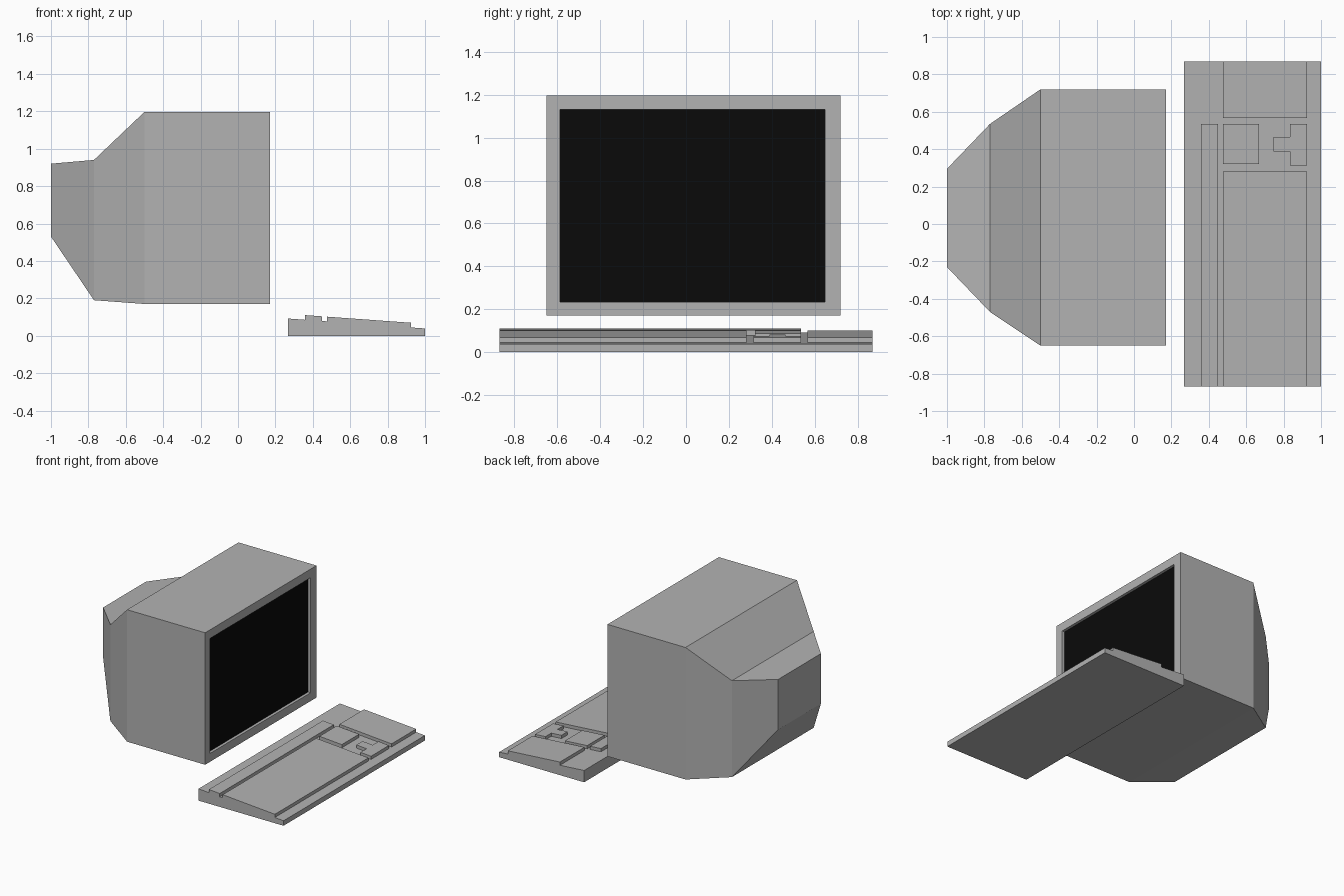
import bpy, bmesh

if "Cube" in bpy.data.objects:
    bpy.data.objects.remove(bpy.data.objects["Cube"])


def material(name, rgb):
    m = bpy.data.materials.new(name)
    m.diffuse_color = (*rgb, 1)
    m.use_nodes = True
    m.node_tree.nodes["Principled BSDF"].inputs["Base Color"].default_value = m.diffuse_color
    return m


GREY = material("case grey", (0.45, 0.45, 0.45))
BLACK = material("screen black", (0.003, 0.003, 0.003))


def make_object(name, bm, mats):
    bmesh.ops.recalc_face_normals(bm, faces=bm.faces)
    mesh = bpy.data.meshes.new(name)
    bm.to_mesh(mesh)
    bm.free()
    for m in mats:
        mesh.materials.append(m)
    ob = bpy.data.objects.new(name, mesh)
    bpy.context.collection.objects.link(ob)
    return ob


def ring(bm, x, y0, y1, z0, z1):
    return [bm.verts.new((x, y, z)) for y, z in
            ((y0, z0), (y1, z0), (y1, z1), (y0, z1))]


def bridge(bm, a, b):
    for i in range(4):
        j = (i + 1) % 4
        bm.faces.new((a[i], a[j], b[j], b[i]))


# Monitor: rectangular sections from the back to the bezel, then into the screen recess
sections = [
    (-1.0, -0.23, 0.295, 0.53, 0.92),
    (-0.77, -0.47, 0.535, 0.19, 0.94),
    (-0.50, -0.65, 0.72, 0.17, 1.197),
    (0.172, -0.65, 0.72, 0.17, 1.197),
    (0.172, -0.588, 0.648, 0.235, 1.13),
    (0.15, -0.588, 0.648, 0.235, 1.13),
]
bm = bmesh.new()
rings = [ring(bm, *s) for s in sections]
for a, b in zip(rings, rings[1:]):
    bridge(bm, a, b)
bm.faces.new(rings[0])
screen = bm.faces.new(rings[-1])
screen.material_index = 1
make_object("monitor", bm, [GREY, BLACK])


# Keyboard: every part is a prism following the sloping top of the base
def slope(x):
    return 0.092 + (x - 0.268) * (0.039 - 0.092) / 0.732


def prism(name, outline, bottom, top):
    bm = bmesh.new()
    low = [bm.verts.new((x, y, bottom(x))) for x, y in outline]
    high = [bm.verts.new((x, y, top(x))) for x, y in outline]
    bm.faces.new(low)
    bm.faces.new(high)
    n = len(outline)
    for i in range(n):
        j = (i + 1) % n
        bm.faces.new((low[i], low[j], high[j], high[i]))
    make_object(name, bm, [GREY])


def rect(x0, x1, y0, y1):
    return [(x0, y0), (x1, y0), (x1, y1), (x0, y1)]


def key_top(x):
    return slope(x) + 0.025


prism("keyboard_base", rect(0.268, 1.0, -0.868, 0.87), lambda x: 0.0, slope)

# Raised key blocks
blocks = {
    "function_keys": rect(0.357, 0.45, -0.868, 0.535),
    "main_keys": rect(0.476, 0.925, -0.868, 0.282),
    "number_pad": rect(0.476, 0.925, 0.567, 0.87),
    "navigation_keys": rect(0.476, 0.668, 0.322, 0.535),
    "arrow_keys": [(0.747, 0.388), (0.835, 0.388), (0.835, 0.314), (0.925, 0.314),
                   (0.925, 0.535), (0.835, 0.535), (0.835, 0.464), (0.747, 0.464)],
}
for name, outline in blocks.items():
    prism(name, outline, slope, key_top)
